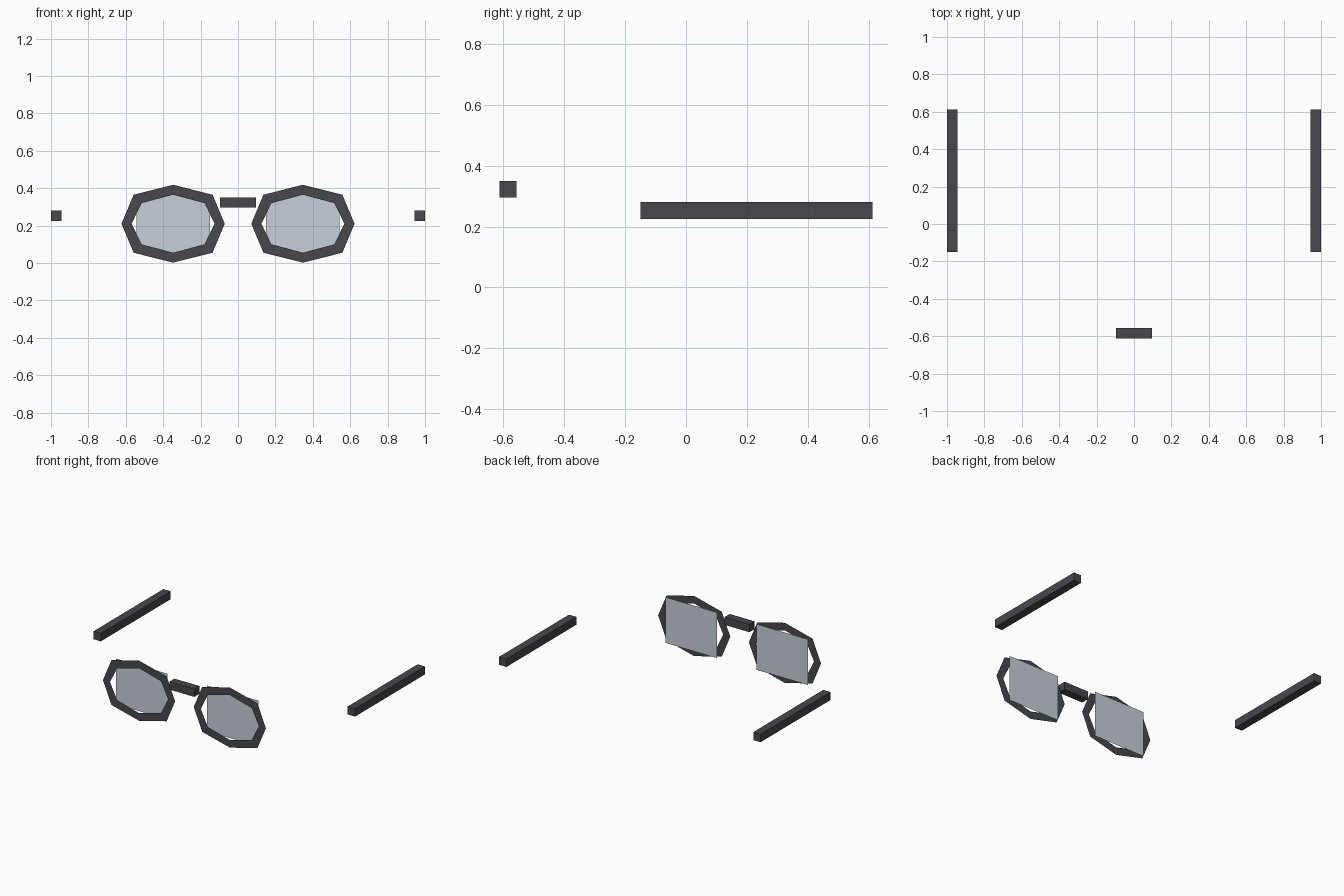
import bpy

if "Cube" in bpy.data.objects:
    bpy.data.objects.remove(bpy.data.objects["Cube"])

FRONT_Y = -0.585      # plane of the rims
LENS_Y = -0.555       # lens cards sit just behind
EYE_X, EYE_Z = 0.347, 0.21


def material(name, color):
    mat = bpy.data.materials.new(name)
    mat.diffuse_color = color
    mat.use_nodes = True
    mat.node_tree.nodes["Principled BSDF"].inputs["Base Color"].default_value = mat.diffuse_color
    return mat


frame_mat = material("dark_frame", (0.065, 0.063, 0.072, 1))
lens_mat = material("pale_lens", (0.58, 0.63, 0.70, 1))


def mesh_object(name, verts, faces, mat):
    me = bpy.data.meshes.new(name)
    me.from_pydata(verts, [], faces)
    me.materials.append(mat)
    ob = bpy.data.objects.new(name, me)
    bpy.context.collection.objects.link(ob)
    return ob


def box(name, lo, hi, mat):
    bpy.ops.mesh.primitive_cube_add(
        size=1, location=[(a + b) / 2 for a, b in zip(lo, hi)])
    ob = bpy.context.object
    ob.name = name
    ob.scale = [b - a for a, b in zip(lo, hi)]
    bpy.ops.object.transform_apply(location=False, rotation=False, scale=True)
    ob.data.materials.append(mat)
    return ob


def octagon(cx, rx, rz, dx, dz):
    pts = [(rx, 0), (dx, dz), (0, rz), (-dx, dz),
           (-rx, 0), (-dx, -dz), (0, -rz), (dx, -dz)]
    return [(cx + x, FRONT_Y, EYE_Z + z) for x, z in pts]


for side, s in (("left", -1), ("right", 1)):
    cx = s * EYE_X
    # flat eight-sided rim
    verts = octagon(cx, 0.276, 0.208, 0.211, 0.155) \
        + octagon(cx, 0.222, 0.155, 0.168, 0.11)
    faces = [(i, (i + 1) % 8, (i + 1) % 8 + 8, i + 8) for i in range(8)]
    mesh_object(side + "_rim", verts, faces, frame_mat)

    # rectangular lens card
    w, h = 0.197, 0.158
    mesh_object(side + "_lens",
                [(cx + x, LENS_Y, EYE_Z + z)
                 for x, z in ((-w, -h), (w, -h), (w, h), (-w, h))],
                [(0, 1, 2, 3)], lens_mat)

    # temple arm
    xs = sorted((s * 0.944, s * 1.0))
    box(side + "_temple", (xs[0], -0.15, 0.225), (xs[1], 0.613, 0.28), frame_mat)

# nose bridge
box("bridge", (-0.095, -0.613, 0.296), (0.095, -0.557, 0.35), frame_mat)
